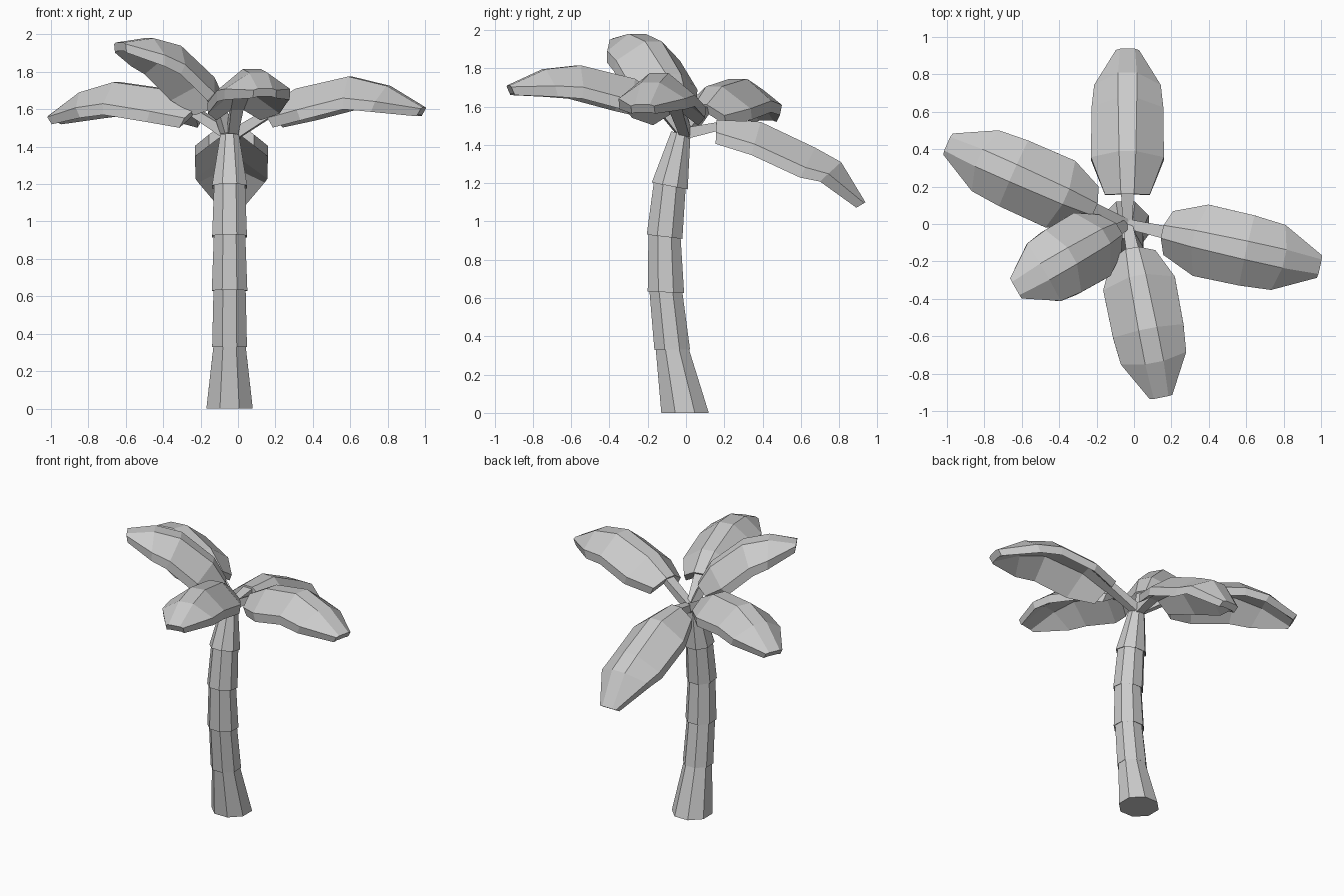
import bpy, bmesh, math
from mathutils import Vector

if "Cube" in bpy.data.objects:
    bpy.data.objects.remove(bpy.data.objects["Cube"])


def loft(name, rings):
    """Skin a list of equal-length point rings and cap both ends."""
    bm = bmesh.new()
    vs = [[bm.verts.new(p) for p in ring] for ring in rings]
    n = len(rings[0])
    for a, b in zip(vs, vs[1:]):
        for i in range(n):
            j = (i + 1) % n
            bm.faces.new((a[i], a[j], b[j], b[i]))
    bm.faces.new(vs[0][::-1])
    bm.faces.new(vs[-1])
    bmesh.ops.recalc_face_normals(bm, faces=bm.faces)
    me = bpy.data.meshes.new(name)
    bm.to_mesh(me)
    bm.free()
    ob = bpy.data.objects.new(name, me)
    bpy.context.collection.objects.link(ob)
    return ob


# Trunk: leaning octagonal tube, every segment flares at its foot over the one below
def trunk_ring(y, z, r, slope):
    k = r / math.cos(math.pi / 8)
    pts = []
    for i in range(8):
        a = math.pi / 8 + i * math.pi / 4
        dy = k * math.sin(a)
        pts.append(Vector((-0.045 + k * math.cos(a), y + dy, z - slope * dy)))
    return pts


trunk = [(-0.005, 0.0, 0.124, 0.0),
         (-0.072, 0.335, 0.086, -0.02), (-0.072, 0.33, 0.093, -0.02),
         (-0.105, 0.635, 0.086, 0.04), (-0.105, 0.63, 0.095, 0.04),
         (-0.112, 0.925, 0.084, 0.12), (-0.112, 0.92, 0.093, 0.12),
         (-0.085, 1.19, 0.083, 0.19), (-0.085, 1.185, 0.094, 0.19),
         (-0.027, 1.46, 0.05, 0.2)]
loft("trunk", [trunk_ring(*t) for t in trunk])

# Blade cross-section at five stations: half width, edge drop, half rib, thickness
STATIONS = [(0.12, 0.065, 0.035, 0.06), (0.195, 0.12, 0.045, 0.06),
            (0.192, 0.115, 0.05, 0.06), (0.178, 0.09, 0.05, 0.06),
            (0.062, 0.008, 0.04, 0.047)]
CROWN = Vector((-0.035, 0.0, 0.0))


def frond(name, azimuth, ridge):
    """Arched blade with a flat rib, plus the stem that carries it."""
    a = math.radians(azimuth)
    out = Vector((math.cos(a), math.sin(a), 0))
    side = Vector((-math.sin(a), math.cos(a), 0))
    up = Vector((0, 0, 1))
    path = [CROWN + out * r + up * z for r, z in ridge]

    def normal(p, q):
        return (q - p).normalized().cross(side).normalized()

    rings = []
    for i, (w, d, rib, th) in enumerate(STATIONS):
        n = normal(path[max(i - 1, 0)], path[min(i + 1, 4)])
        top = [(-w, -d), (-rib, 0), (rib, 0), (w, -d)]
        sec = top + [(x, h - th) for x, h in reversed(top)]
        rings.append([path[i] + side * x + n * h for x, h in sec])
    loft(name + "_blade", rings)

    # Stem from the crown into the blade
    spine = [CROWN + up * 1.49, path[0], path[1]]
    rings = []
    for i, (w, sink) in enumerate([(0.026, 0.0), (0.034, 0.012), (0.034, 0.015)]):
        n = normal(spine[max(i - 1, 0)], spine[min(i + 1, 2)])
        rings.append([spine[i] + side * x + n * h for x, h in
                      [(-w, -sink), (w, -sink), (w, -0.058), (-w, -0.058)]])
    loft(name + "_stem", rings)


# Five fronds: compass angle and ridge line as (distance, height)
frond("back_frond", 90, [(0.16, 1.53), (0.39, 1.52), (0.675, 1.385), (0.81, 1.31), (0.937, 1.10)])
frond("left_frond", 156, [(0.19, 1.61), (0.36, 1.705), (0.67, 1.745), (0.87, 1.69), (1.055, 1.565)])
frond("right_frond", -12.5, [(0.19, 1.61), (0.36, 1.71), (0.65, 1.775), (0.86, 1.725), (1.055, 1.61)])
frond("raised_frond", 210, [(0.05, 1.63), (0.13, 1.77), (0.34, 1.94), (0.51, 1.98), (0.69, 1.957)])
frond("front_frond", -79, [(0.13, 1.645), (0.28, 1.745), (0.57, 1.815), (0.755, 1.795), (0.945, 1.71)])
